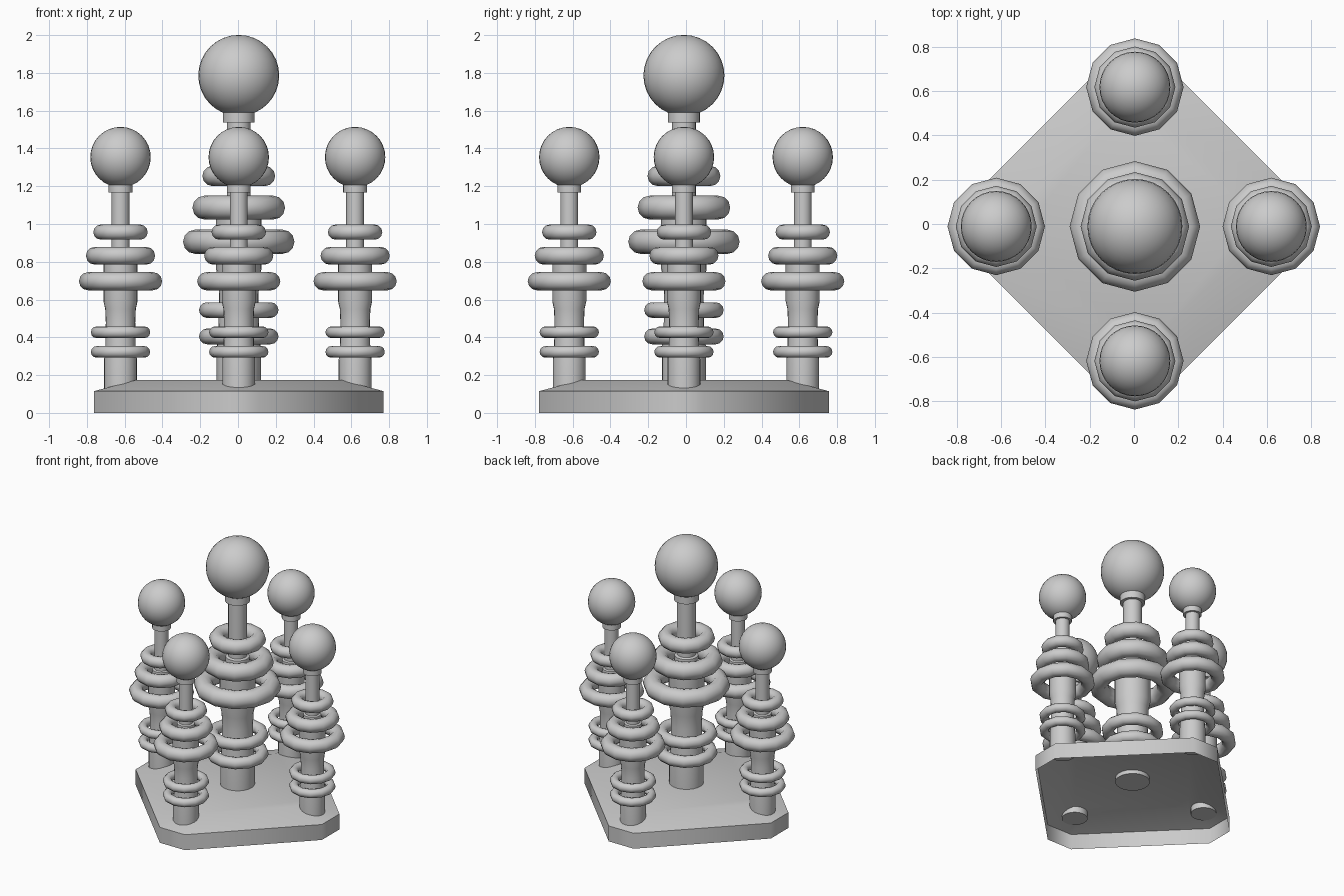
import bpy, bmesh, math

if "Cube" in bpy.data.objects:
    bpy.data.objects.remove(bpy.data.objects["Cube"])

def add_object(name, bm, angle=35):
    bmesh.ops.recalc_face_normals(bm, faces=bm.faces)
    mesh = bpy.data.meshes.new(name)
    bm.to_mesh(mesh)
    bm.free()
    ob = bpy.data.objects.new(name, mesh)
    bpy.context.collection.objects.link(ob)
    bpy.ops.object.select_all(action='DESELECT')
    ob.select_set(True)
    bpy.context.view_layer.objects.active = ob
    bpy.ops.object.shade_smooth_by_angle(angle=math.radians(angle))
    return ob

def bridge(bm, loops, closed=False):
    pairs = list(zip(loops, loops[1:])) + ([(loops[-1], loops[0])] if closed else [])
    for a, b in pairs:
        n = len(a)
        for i in range(n):
            bm.faces.new((a[i], a[(i + 1) % n], b[(i + 1) % n], b[i]))

def lathe(name, profile, x, y, sides, closed=False, angle=35):
    bm = bmesh.new()
    loops = [[bm.verts.new((x + r * math.cos(math.tau * i / sides),
                            y + r * math.sin(math.tau * i / sides), z))
              for i in range(sides)] for r, z in profile]
    bridge(bm, loops, closed)
    if not closed:
        bm.faces.new(loops[0])
        bm.faces.new(loops[-1])
    return add_object(name, bm, angle)

def ring(name, x, y, z, outer, minor):
    circle = [(outer - minor + minor * math.cos(math.tau * k / 12),
               z + minor * math.sin(math.tau * k / 12)) for k in range(12)]
    return lathe(name, circle, x, y, 12, True, 40)

# Diamond base plate: chopped corners, gently sloping top, open underneath
def octagon(bm, reach, total, z):
    s = total - reach
    pts = [(reach, -s), (reach, s), (s, reach), (-s, reach),
           (-reach, s), (-reach, -s), (-s, -reach), (s, -reach)]
    return [bm.verts.new((px + CX, py + CY, z)) for px, py in pts]

CX, CY = 0.004, -0.011
bm = bmesh.new()
loops = [octagon(bm, 0.767, 0.87, 0), octagon(bm, 0.767, 0.87, 0.115),
         octagon(bm, 0.54, 0.60, 0.175)]
bridge(bm, loops)
bm.faces.new(loops[-1])
add_object("base_plate", bm, 50)

# Turned post, as radius and height
SHAFT = [(.087, .13), (.087, .28), (.08, .36), (.078, .48), (.081, .55),
         (.09, .59), (.09, .785), (.064, .79), (.06, .86), (.047, .865),
         (.047, 1.168), (.063, 1.168), (.063, 1.215)]
# Rings, as height, outer radius and thickness radius
RINGS = [(.323, .157, .031), (.427, .157, .031), (.697, .22, .048),
         (.832, .183, .047), (.957, .144, .04)]

def post(label, x, y, scale=1.0, drop=0.0):
    def h(z):
        return z * scale - drop
    lathe(label + "_shaft", [(r * scale, h(z)) for r, z in SHAFT], x, y, 24)
    for i, (z, outer, minor) in enumerate(RINGS):
        ring(f"{label}_ring_{i + 1}", x, y, h(z), outer * scale, minor * scale)
    # Ball on top
    bm = bmesh.new()
    bmesh.ops.create_uvsphere(bm, u_segments=32, v_segments=16, radius=.16 * scale)
    bmesh.ops.translate(bm, verts=bm.verts, vec=(x, y, h(1.354)))
    add_object(label + "_ball", bm)

# Tall centre post and four corner posts
post("centre_post", CX, CY, 1.34, 0.028)
post("left_post", -0.622, CY)
post("right_post", 0.62, CY)
post("front_post", CX, -0.618)
post("back_post", CX, 0.618)
